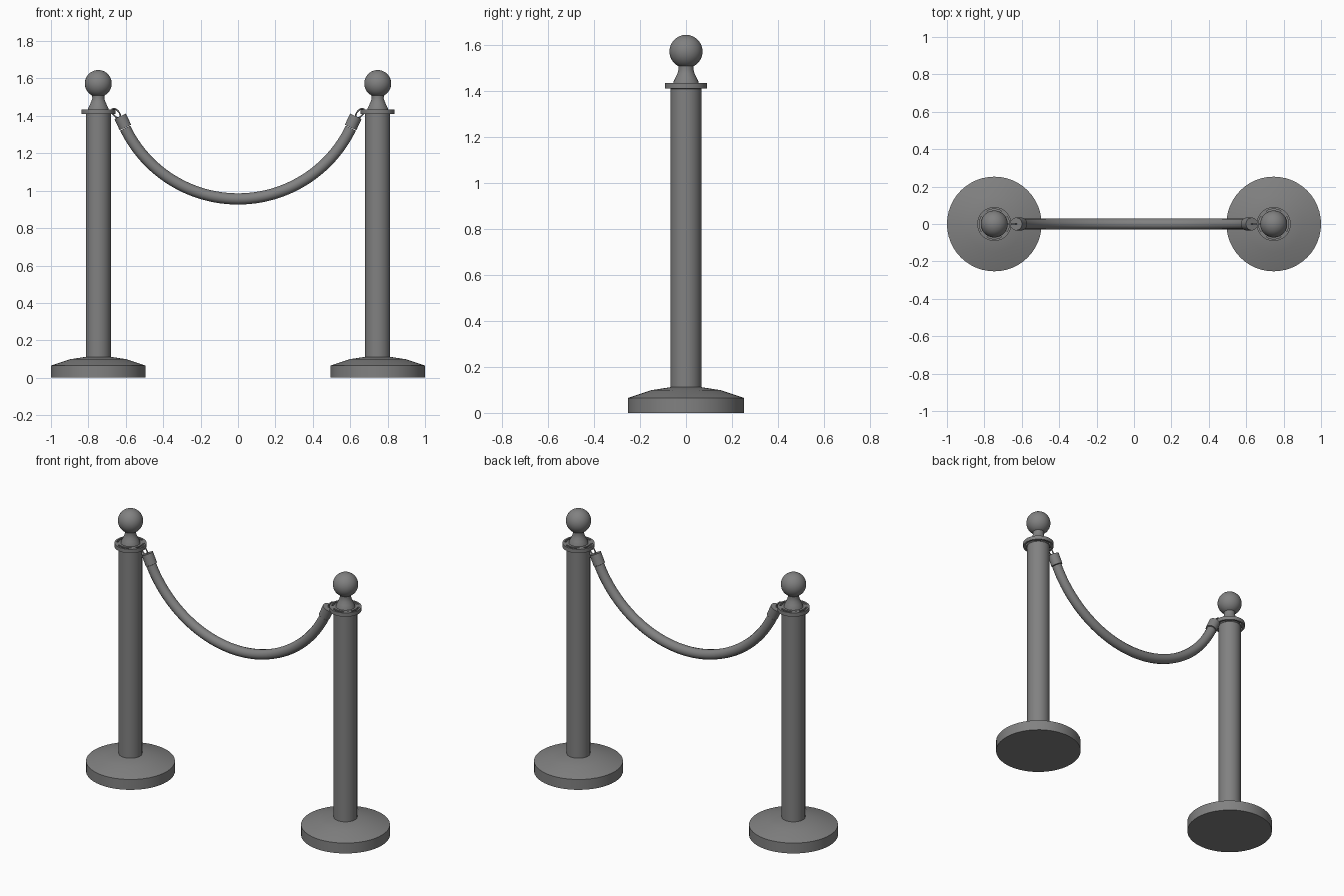
import bpy, bmesh
from math import sin, cos, pi, radians, atan2
from mathutils import Vector

if "Cube" in bpy.data.objects:
    bpy.data.objects.remove(bpy.data.objects["Cube"])

POST_X = 0.747
ROPE_R, ROPE_Z = 0.67, 1.626   # arc followed by the rope
SEG = 48

dark = bpy.data.materials.new("dark_grey")
dark.diffuse_color = (0.22, 0.22, 0.22, 1)
dark.use_nodes = True
dark.node_tree.nodes["Principled BSDF"].inputs["Base Color"].default_value = dark.diffuse_color


def finish(obj, angle=35):
    obj.data.materials.append(dark)
    bpy.ops.object.select_all(action='DESELECT')
    obj.select_set(True)
    bpy.context.view_layer.objects.active = obj
    bpy.ops.object.shade_smooth_by_angle(angle=radians(angle))
    return obj


def lathe(name, profile, x, closed=False):
    """Revolve (radius, z) points round a vertical axis at x."""
    bm = bmesh.new()
    pts = [bm.verts.new((r, 0, z)) for r, z in profile]
    edges = [bm.edges.new(p) for p in zip(pts, pts[1:])]
    if closed:
        edges.append(bm.edges.new((pts[-1], pts[0])))
    bmesh.ops.spin(bm, geom=pts + edges, cent=(0, 0, 0), axis=(0, 0, 1),
                   angle=2 * pi, steps=SEG, use_duplicate=False)
    bmesh.ops.remove_doubles(bm, verts=bm.verts, dist=1e-5)
    bmesh.ops.recalc_face_normals(bm, faces=bm.faces)
    mesh = bpy.data.meshes.new(name)
    bm.to_mesh(mesh)
    bm.free()
    obj = bpy.data.objects.new(name, mesh)
    obj.location.x = x
    bpy.context.collection.objects.link(obj)
    return finish(obj)


def tube(name, points, radius, cyclic=False):
    """Sweep a round section along a path, then turn it into a mesh."""
    cu = bpy.data.curves.new(name, 'CURVE')
    cu.dimensions = '3D'
    cu.bevel_depth, cu.bevel_resolution = radius, 4
    cu.use_fill_caps = True
    sp = cu.splines.new('POLY')
    sp.points.add(len(points) - 1)
    for p, co in zip(sp.points, points):
        p.co = (*co, 1)
    sp.use_cyclic_u = cyclic
    obj = bpy.data.objects.new(name, cu)
    bpy.context.collection.objects.link(obj)
    bpy.ops.object.select_all(action='DESELECT')
    obj.select_set(True)
    bpy.context.view_layer.objects.active = obj
    bpy.ops.object.convert(target='MESH')
    return finish(bpy.context.view_layer.objects.active)


# Shared profiles
base = [(0, 0), (0.253, 0), (0.253, 0.065), (0.15, 0.099),
        (0.066, 0.112), (0, 0.112)]
post = [(0, 0.1), (0.067, 0.1), (0.067, 1.41), (0.069, 1.412),
        (0.069, 1.435), (0, 1.435)]
ring = [(0.08, 1.411), (0.091, 1.411), (0.091, 1.435), (0.08, 1.435)]
neck = [(0.056, 1.43), (0.054, 1.442), (0.045, 1.46), (0.037, 1.478),
        (0.032, 1.495), (0.034, 1.515)]
ball = [(0.072 * sin(pi * i / 24), 1.573 - 0.072 * cos(pi * i / 24))
        for i in range(25)]

for label, s in (("left", -1), ("right", 1)):
    x = s * POST_X
    # Stanchion
    lathe(label + "_base", base, x)
    lathe(label + "_post", post, x)
    lathe(label + "_hook_ring", ring, x, closed=True)
    lathe(label + "_neck", neck, x)
    lathe(label + "_ball", ball, x)

    # Webs that join the hook ring to the post, leaving four slots
    for k in range(4):
        a = pi / 4 + k * pi / 2
        bpy.ops.mesh.primitive_cube_add(
            size=1, location=(x + 0.073 * cos(a), 0.073 * sin(a), 1.423),
            rotation=(0, 0, a))
        web = bpy.context.object
        web.name = label + "_ring_web"
        web.scale = (0.022, 0.042, 0.023)
        web.data.materials.append(dark)

    # End cap of the rope
    low, high = Vector((s * 0.602, 0, 1.338)), Vector((s * 0.630, 0, 1.398))
    d = high - low
    bpy.ops.mesh.primitive_cylinder_add(
        vertices=32, radius=0.034, depth=d.length, location=(low + high) / 2,
        rotation=(0, atan2(d.x, d.z), 0))
    cap = bpy.context.object
    cap.name = label + "_rope_cap"
    finish(cap)

    # Wire hook looped through the ring slot
    c, n = Vector((s * 0.652, 0, 1.414)), 20
    u = Vector((s * 0.65, 0, 0.76))
    v = Vector((-s * 0.76, 0, 0.65))
    loop = [c + u * 0.03 * cos(2 * pi * i / n) + v * 0.016 * sin(2 * pi * i / n)
            for i in range(n)]
    tube(label + "_hook", loop, 0.004, cyclic=True)

# Hanging rope
end = radians(64.2)
tube("rope", [(ROPE_R * sin(t), 0, ROPE_Z - ROPE_R * cos(t))
              for t in (-end + 2 * end * i / 48 for i in range(49))], 0.03)
